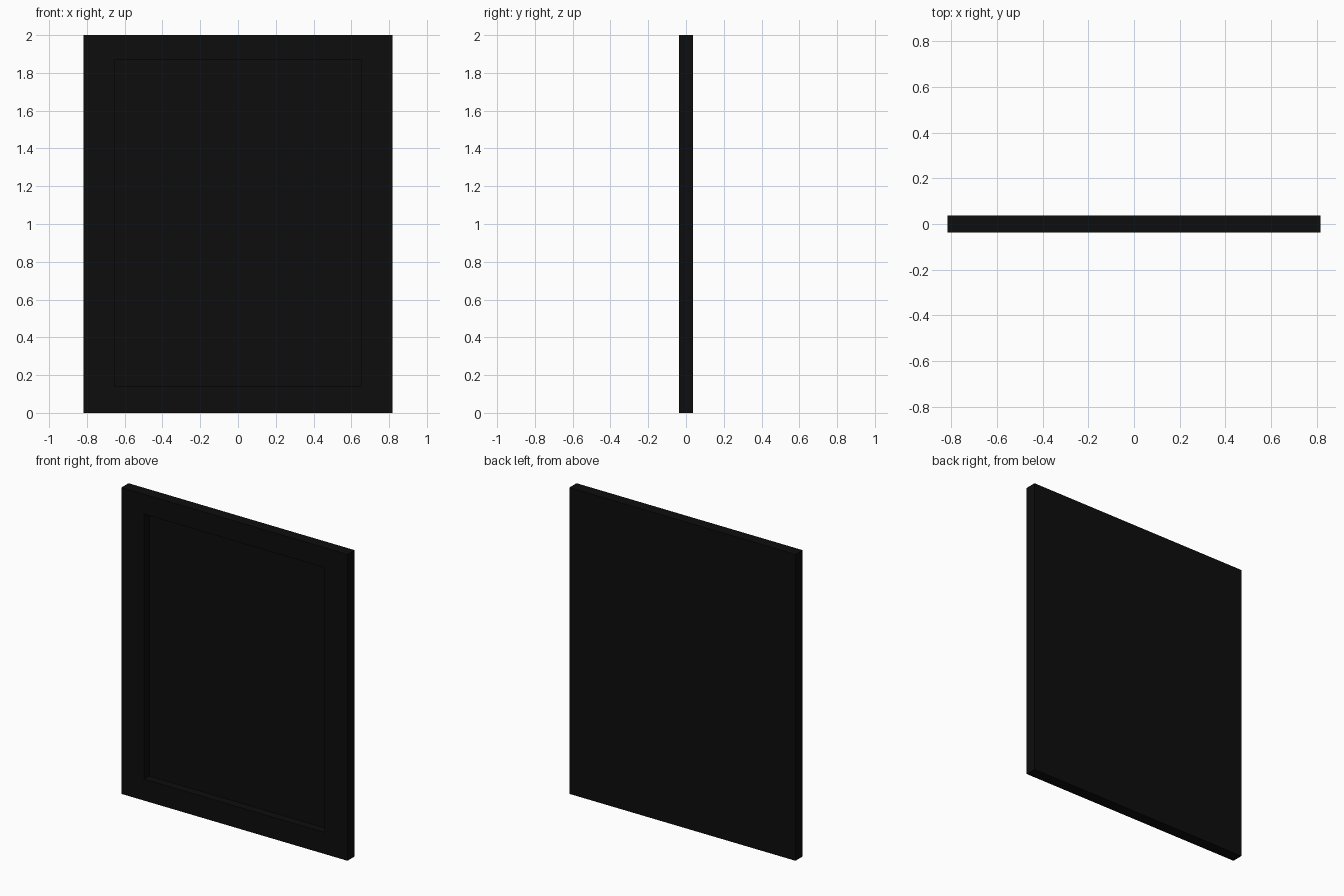
import bpy, bmesh

if "Cube" in bpy.data.objects:
    bpy.data.objects.remove(bpy.data.objects["Cube"])

W, H, T = 0.817, 2.0, 0.037       # half width, height, half thickness
IW, Z0, Z1 = 0.652, 0.14, 1.87    # recess half width, bottom, top
FLOOR = 0.017                     # y of the recessed face

mat = bpy.data.materials.new("black")
mat.diffuse_color = (0.004, 0.004, 0.004, 1)
mat.use_nodes = True
mat.node_tree.nodes["Principled BSDF"].inputs["Base Color"].default_value = mat.diffuse_color


def ring(bm, w, z0, z1, y):
    return [bm.verts.new((x, y, z)) for x, z in ((-w, z0), (w, z0), (w, z1), (-w, z1))]


def bridge(bm, a, b):
    for i in range(4):
        j = (i + 1) % 4
        bm.faces.new((a[i], a[j], b[j], b[i]))


# Framed panel: back, outer sides, front border, recess walls, recessed face
bm = bmesh.new()
rings = [ring(bm, W, 0, H, T), ring(bm, W, 0, H, -T),
         ring(bm, IW, Z0, Z1, -T), ring(bm, IW, Z0, Z1, FLOOR)]
for a, b in zip(rings, rings[1:]):
    bridge(bm, a, b)
bm.faces.new(rings[0])
bm.faces.new(rings[-1])
bmesh.ops.recalc_face_normals(bm, faces=bm.faces)
mesh = bpy.data.meshes.new("framed_panel")
bm.to_mesh(mesh)
bm.free()
mesh.materials.append(mat)
panel = bpy.data.objects.new("framed_panel", mesh)
bpy.context.collection.objects.link(panel)
